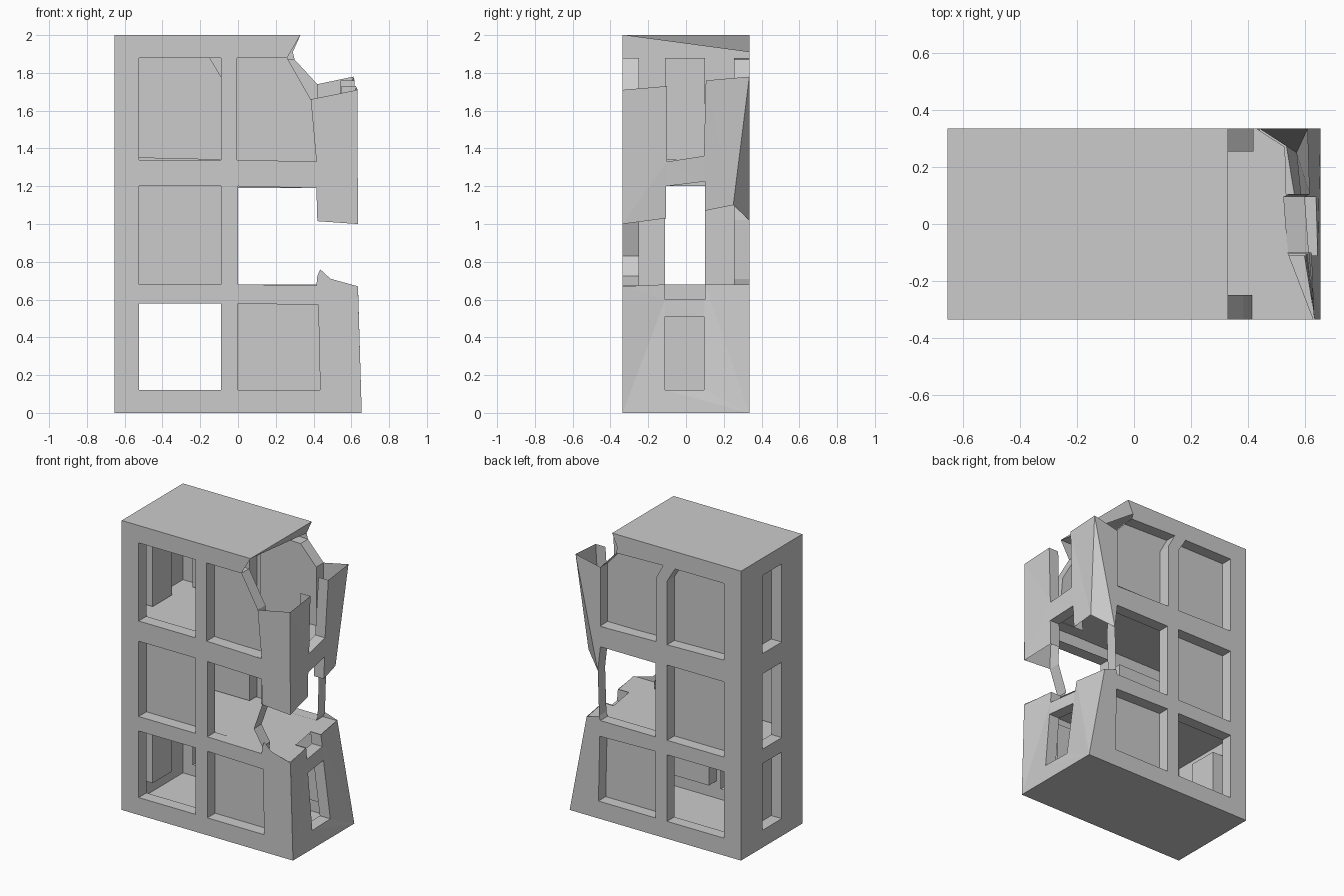
import bpy, bmesh
from mathutils import Vector
from mathutils.geometry import tessellate_polygon

if "Cube" in bpy.data.objects:
    bpy.data.objects.remove(bpy.data.objects["Cube"])


def skin(name, outline, place, out, windows=(), reveals=()):
    """Thin wall skin. place(u, v, k) gives the 3D point, k = 1 on the skin and 0 at the window depth.
    windows: (loop, boarded, cut); cut loops are holes, the others open onto the torn outline.
    reveals: open polylines that get a strip running inwards."""
    bm = bmesh.new()
    cache = {}

    def vert(p, k):
        if (p, k) not in cache:
            cache[p, k] = bm.verts.new(place(*p, k))
        return cache[p, k]

    def fill(loops, k):
        flat = [p for loop in loops for p in loop]
        for t in tessellate_polygon([[Vector((*p, 0)) for p in loop] for loop in loops]):
            bm.faces.new([vert(flat[i], k) for i in t])

    def strip(pts):
        for a, b in zip(pts, pts[1:]):
            bm.faces.new((vert(a, 1), vert(b, 1), vert(b, 0), vert(a, 0)))

    fill([outline] + [w for w, _, cut in windows if cut], 1)
    for loop, boarded, _ in windows:
        strip(loop + loop[:1])
        if boarded:
            fill([loop], 0)
    for line in reveals:
        strip(line)
    finish(name, bm, out)


def sheet(name, pts, out):
    bm = bmesh.new()
    bm.faces.new([bm.verts.new(p) for p in pts])
    finish(name, bm, out)


def finish(name, bm, out):
    bmesh.ops.recalc_face_normals(bm, faces=bm.faces)
    bm.faces.ensure_lookup_table()
    bm.normal_update()
    if bm.faces[0].normal.dot(Vector(out)) < 0:
        bmesh.ops.reverse_faces(bm, faces=bm.faces)
    mesh = bpy.data.meshes.new(name)
    bm.to_mesh(mesh)
    bm.free()
    bpy.context.collection.objects.link(bpy.data.objects.new(name, mesh))


def rect(u0, u1, v0, v1):
    return [(u0, v0), (u1, v0), (u1, v1), (u0, v1)]


W = 0.335
ROWS = [(0.12, 0.58), (0.68, 1.20), (1.34, 1.88)]
left_win = [rect(-0.525, -0.09, *r) for r in ROWS]
right_low = [(0, 0.12), (0.435, 0.12), (0.425, 0.57), (0, 0.58)]

# Front wall, torn open around the two upper right windows
front_mid = [(0.42, 0.725), (0.415, 0.675), (0, 0.68), (0, 1.2), (0.415, 1.19), (0.42, 1.015), (0.355, 0.83)]
front_top = [(0.385, 1.66), (0.415, 1.33), (-0.005, 1.34), (-0.005, 1.88), (0.26, 1.88)]
skin("front_wall",
     [(-0.655, 0), (0.655, 0), (0.635, 0.67), (0.49, 0.71), (0.435, 0.76)] + front_mid[:6] +
     [(0.635, 1.0), (0.632, 1.71)] + front_top + [(0.33, 2), (-0.655, 2)],
     lambda u, v, k: (u, -W if k else -0.25, v), (0, -1, 0),
     [(left_win[0], False, True), (left_win[1], True, True), (left_win[2], False, True),
      (right_low, True, True), (front_mid, False, False), (front_top, True, False)])

# Back wall with a bent upper mullion
back_mid = [(0.43, 0.71), (0.42, 0.68), (0, 0.68), (0, 1.19), (0.42, 1.19), (0.44, 1.02)]
back_top = [(0.42, 1.74), (0.42, 1.33), (-0.005, 1.34), (-0.005, 1.78), (-0.06, 1.88), (0.30, 1.87)]
back_top_left = [(-0.525, 1.35), (-0.09, 1.34), (-0.09, 1.78), (-0.15, 1.88), (-0.525, 1.88)]
skin("back_wall",
     [(-0.655, 0), (0.655, 0), (0.525, 0.68)] + back_mid + [(0.61, 1.78)] + back_top +
     [(0.29, 1.91), (0.33, 2), (-0.655, 2)],
     lambda u, v, k: (u, W if k else 0.255, v), (0, 1, 0),
     [(left_win[0], False, True), (left_win[1], True, True), (back_top_left, True, True),
      (right_low, True, True), (back_mid, False, False), (back_top, True, False)])

# Left side wall
side_win = [rect(-0.11, 0.1, *r) for r in ROWS]
skin("left_wall", rect(-W, W, 0, 2), lambda u, v, k: (-0.655 if k else -0.575, u, v), (-1, 0, 0),
     [(side_win[0], True, True), (side_win[1], False, True), (side_win[2], True, True)])


# Right side wall, lower part leaning inward towards the back
def lower_right(y, z, k):
    t = (y + W) / (2 * W)
    return (0.655 - z / 0.68 * (0.02 + 0.11 * t) - (0 if k else 0.08), y, z)


notch = [(0.1, 0.68), (0.1, 0.6), (-0.11, 0.6), (-0.11, 0.68)]
skin("right_wall_lower", [(-W, 0), (-0.11, 0), (0.1, 0), (W, 0), (W, 0.68)] + notch + [(-W, 0.67)],
     lower_right, (1, 0, 0), [(rect(-0.11, 0.095, 0.12, 0.51), False, True)], [notch])


# Right side wall, upper part hanging around the broken windows
def upper_right(y, z, k):
    t = (y + W) / (2 * W)
    lean = 0.05 * t * (1.78 - z) / 0.7
    return (0.633 - 0.023 * t - lean - (0 if k else 0.075), y, z)


mid_gap = [(-0.105, 1.03), (-0.105, 1.2), (0.1, 1.225), (0.1, 1.07)]
top_gap = [(0.105, 1.76), (0.095, 1.36), (-0.1, 1.33), (-0.1, 1.73)]
skin("right_wall_upper", [(-W, 1.0)] + mid_gap + [(0.25, 1.1), (W, 1.78)] + top_gap + [(-W, 1.71)],
     upper_right, (1, 0, 0), (), [mid_gap, top_gap])

# Torn back corner joining the side and back walls
sheet("torn_back_corner", [(0.61, W, 1.78), (0.44, W, 1.02), upper_right(0.25, 1.1, 1)], (1, 1, 0))

# Floors, roof and the torn flap under the roof edge
sheet("ground_base", [(-0.655, -W, 0), (0.655, -W, 0), (0.655, W, 0), (-0.655, W, 0)], (0, 0, -1))
sheet("first_floor", [(-0.655, -W, 0.675), (0.635, -W, 0.675), lower_right(-0.11, 0.675, 1),
                      lower_right(-0.11, 0.675, 0), lower_right(0.1, 0.675, 0), lower_right(0.1, 0.675, 1),
                      (0.525, W, 0.675), (-0.655, W, 0.675)], (0, 0, 1))
sheet("second_floor", [(-0.655, -W, 1.335), (0.63, -W, 1.335), (0.54, -0.1, 1.335), (0.53, 0.27, 1.335),
                       (0.43, W, 1.335), (-0.655, W, 1.335)], (0, 0, 1))
sheet("roof", [(-0.655, -W, 2), (0.33, -W, 2), (0.33, W, 2), (-0.655, W, 2)], (0, 0, 1))
sheet("roof_flap", [(0.33, -W, 2), (0.33, W, 2), (0.29, W, 1.91)], (1, 0, 0))
